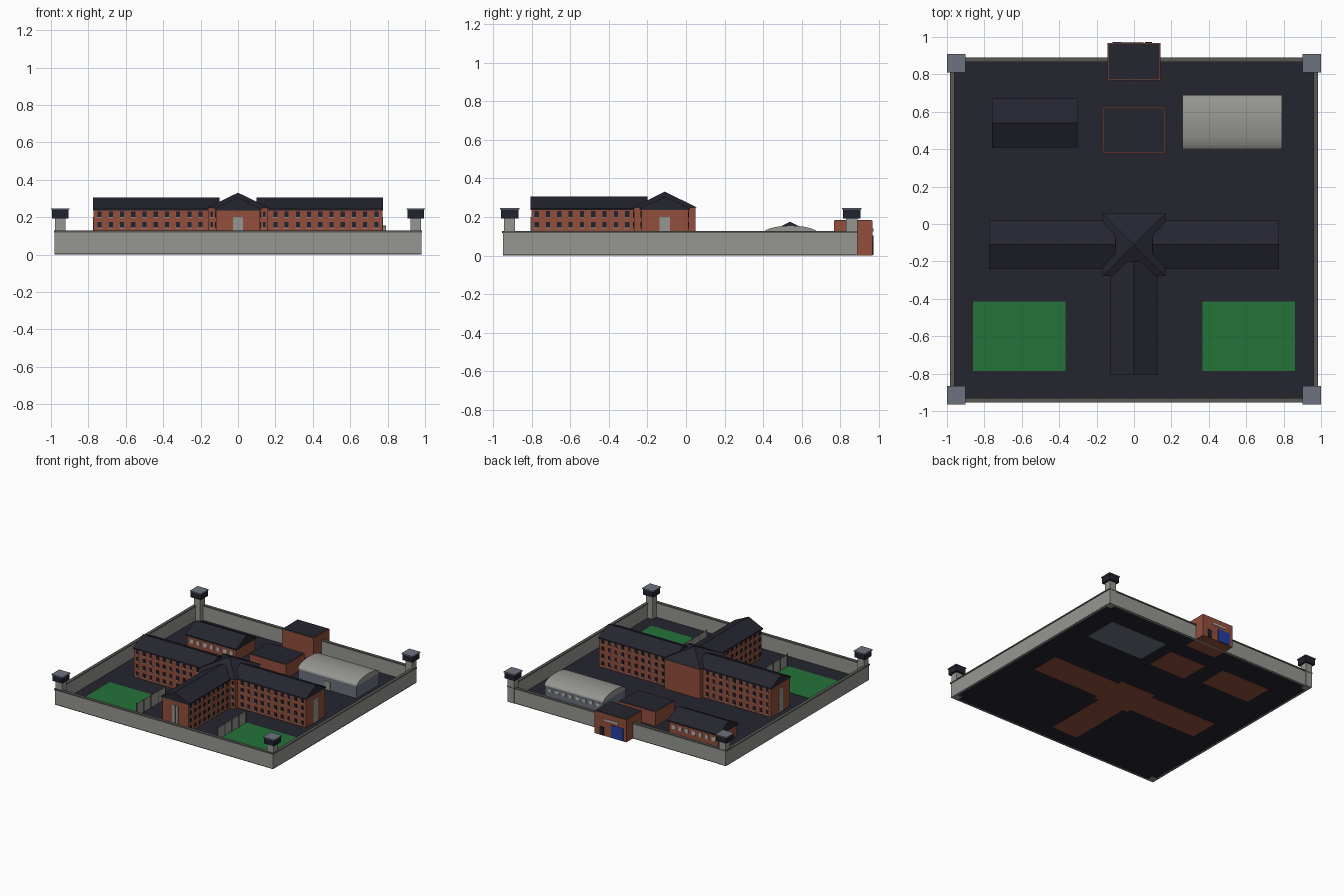
import bpy, bmesh, math
from mathutils import Matrix, Vector

if "Cube" in bpy.data.objects:
    bpy.data.objects.remove(bpy.data.objects["Cube"])


def material(name, rgb):
    """Flat colour given as sRGB bytes, stored as linear values."""
    lin = [((c / 255 + 0.055) / 1.055) ** 2.4 for c in rgb] + [1]
    m = bpy.data.materials.new(name)
    m.use_nodes = True
    m.diffuse_color = lin
    node = next(n for n in m.node_tree.nodes if n.type == 'BSDF_PRINCIPLED')
    node.inputs["Base Color"].default_value = lin
    node.inputs["Roughness"].default_value = 0.9
    return m


BRICK = material("brick red", (146, 79, 60))
DARK = material("dark slate roof", (37, 37, 48))
STONE = material("concrete grey", (150, 150, 145))
CAP = material("dark grey coping", (88, 88, 84))
GREEN = material("grass green", (36, 115, 58))
STEEL = material("blue grey steel", (108, 114, 126))
GLASS = material("dark glass", (32, 34, 46))
BLUE = material("gate blue", (34, 62, 160))
LIGHT = material("pale trim", (178, 178, 175))


def finish(name, bm, mat):
    bmesh.ops.recalc_face_normals(bm, faces=bm.faces)
    me = bpy.data.meshes.new(name)
    bm.to_mesh(me)
    bm.free()
    me.materials.append(mat)
    ob = bpy.data.objects.new(name, me)
    bpy.context.collection.objects.link(ob)
    return ob


def boxes(name, mat, ranges):
    """One object made of boxes, each ((x0, x1), (y0, y1), (z0, z1))."""
    bm = bmesh.new()
    for r in ranges:
        mid = Vector([(a + b) / 2 for a, b in r])
        size = [abs(b - a) for a, b in r]
        bmesh.ops.create_cube(bm, size=1, matrix=Matrix.Translation(mid) @ Matrix.Diagonal(size + [1]))
    return finish(name, bm, mat)


def prism(name, mat, profile, axis, start, end):
    """Extrude a (side, z) profile along the x or y axis."""
    bm = bmesh.new()
    place = (lambda s, z: (start, s, z)) if axis == 'x' else (lambda s, z: (s, start, z))
    face = bm.faces.new([bm.verts.new(place(s, z)) for s, z in profile])
    out = bmesh.ops.extrude_face_region(bm, geom=[face])
    step = Vector((end - start, 0, 0) if axis == 'x' else (0, end - start, 0))
    bmesh.ops.translate(bm, vec=step, verts=[v for v in out['geom'] if isinstance(v, bmesh.types.BMVert)])
    return finish(name, bm, mat)


def gable(name, axis, start, end, mid, half, eave, ridge):
    profile = [(mid - half, eave - 0.01), (mid + half, eave - 0.01),
               (mid + half, eave), (mid, ridge), (mid - half, eave)]
    return prism(name, DARK, profile, axis, start, end)


def plate(face, at, along, z):
    """Thin plate on a wall facing along x or y."""
    deep = (at - 0.004, at + 0.004)
    return (deep, along, z) if face == 'x' else (along, deep, z)


def windows(name, face, walls, first, last, count, rows, w=0.022, h=0.03, mat=GLASS):
    panes, sills = [], []
    for at in walls:
        for i in range(count):
            c = first + (last - first) * i / max(count - 1, 1)
            for z in rows:
                panes.append(plate(face, at, (c - w / 2, c + w / 2), (z - h / 2, z + h / 2)))
                sills.append(plate(face, at, (c - w / 2 - 0.002, c + w / 2 + 0.002),
                                   (z - h / 2 - 0.005, z - h / 2)))
    boxes(name + "_panes", mat, panes)
    boxes(name + "_sills", STONE, sills)


# Yard ground and perimeter wall
W, S, N = 0.98, -0.95, 0.885
boxes("ground", DARK, [((-W, W), (S, N), (0.002, 0.006))])


def ring(t, out):
    w, s, n = W + out, S - out, N + out
    return [((-w, w), (s, s + t)), ((-w, w), (n - t, n)),
            ((-w, -w + t), (s + t, n - t)), ((w - t, w), (s + t, n - t))]


boxes("perimeter_wall", STONE, [(*r, (0, 0.118)) for r in ring(0.016, 0)])
boxes("wall_coping", CAP, [(*r, (0.118, 0.128)) for r in ring(0.025, 0.005)])

# Corner watchtowers
corners = [(x, y) for x in (-0.95, 0.95) for y in (-0.915, 0.86)]


def tower_part(name, mat, half, z):
    boxes(name, mat, [((x - half, x + half), (y - half, y + half), z) for x, y in corners])


tower_part("tower_shafts", STONE, 0.029, (0, 0.195))
tower_part("tower_cabins", GLASS, 0.045, (0.193, 0.24))
tower_part("tower_roofs", STEEL, 0.05, (0.24, 0.247))

# Main building: central hub with pyramid roof
ROWS = (0.04, 0.1, 0.16, 0.216)
MID = -0.11
boxes("hub_walls", BRICK, [((-0.16, 0.16), (MID - 0.16, MID + 0.16), (0, 0.25))])
bm = bmesh.new()
bmesh.ops.create_cone(bm, cap_ends=True, segments=4, radius1=0.168 * math.sqrt(2), radius2=0, depth=0.082,
                      matrix=Matrix.Translation((0, MID, 0.29)) @ Matrix.Rotation(math.pi / 4, 4, 'Z'))
finish("hub_roof", bm, DARK)
windows("hub_front_windows", 'y', [MID - 0.16], -0.14, 0.14, 2, ROWS, w=0.015)

# Three wings radiating from the hub
for side, label in ((-1, "right"), (1, "left")):
    boxes(label + "_wing_walls", BRICK,
          [((side * 0.15, side * 0.772), (MID - 0.122, MID + 0.122), (0, 0.24))])
    gable(label + "_wing_roof", 'x', side * 0.1, side * 0.776, MID, 0.13, 0.245, 0.305)
    windows(label + "_wing_windows", 'y', [MID - 0.122, MID + 0.122],
            side * 0.2, side * 0.74, 10, ROWS)
    boxes(label + "_wing_door", STONE,
          [plate('x', side * 0.772, (MID - 0.027, MID + 0.027), (0.005, 0.2))])
boxes("front_wing_walls", BRICK, [((-0.118, 0.118), (-0.802, -0.25), (0, 0.24))])
gable("front_wing_roof", 'y', -0.806, -0.2, 0, 0.126, 0.245, 0.305)
windows("front_wing_windows", 'x', [-0.118, 0.118], -0.775, -0.305, 9, ROWS)
boxes("front_wing_door", STONE, [plate('y', -0.802, (-0.027, 0.027), (0.005, 0.2))])
boxes("door_seams", CAP, [((-0.001, 0.001), (-0.808, -0.803), (0.005, 0.2))])

# Exercise yards with inner fences
for side, label in ((-1, "right"), (1, "left")):
    boxes(label + "_grass", GREEN, [((side * 0.365, side * 0.86), (-0.785, -0.415), (0.004, 0.01))])
    x = side * 0.363
    boxes(label + "_fence_panel", STONE, [((x - 0.002, x + 0.002), (-0.785, -0.415), (0.006, 0.105))])
    boxes(label + "_fence_posts", CAP,
          [((x - 0.004, x + 0.004), (y - 0.004, y + 0.004), (0.006, 0.11))
           for y in [-0.781 + 0.0905 * i for i in range(5)]])

# Sports hall with barrel roof
boxes("hall_walls", STEEL, [((0.265, 0.785), (0.4, 0.685), (0, 0.11))])
arc = [(0.5425 - 0.148 * math.cos(math.pi * i / 16), 0.108 + 0.047 * math.sin(math.pi * i / 16))
       for i in range(17)]
prism("hall_roof", STONE, arc, 'x', 0.26, 0.79)
windows("hall_windows", 'y', [0.685], 0.31, 0.74, 8, [0.08], w=0.03, h=0.025, mat=LIGHT)
boxes("hall_door", STONE, [plate('y', 0.4, (0.5, 0.55), (0.005, 0.075))])

# Low workshop with gable roof
boxes("workshop_walls", BRICK, [((-0.75, -0.31), (0.42, 0.66), (0, 0.105))])
gable("workshop_roof", 'x', -0.76, -0.302, 0.54, 0.13, 0.11, 0.175)
windows("workshop_windows", 'y', [0.42, 0.66], -0.71, -0.35, 7, [0.065], w=0.028, h=0.032, mat=LIGHT)

# Flat-roofed reception block and gatehouse
for name, half, y0, y1, top in (("reception", 0.165, 0.38, 0.625, 0.12), ("gatehouse", 0.142, 0.768, 0.968, 0.182)):
    boxes(name + "_walls", BRICK, [((-half, half), (y0, y1), (0, top))])
    e = 0.005
    boxes(name + "_flat_roof", DARK, [((-half + e, half - e), (y0 + e, y1 - e), (top - 0.01, top + 0.003))])
boxes("vehicle_gate", BLUE, [plate('y', 0.968, (-0.115, -0.005), (0.003, 0.105))])
boxes("staff_door", GLASS, [plate('y', 0.968, (0.06, 0.095), (0.003, 0.07))])
boxes("gate_canopy", LIGHT, [plate('y', 0.968, (-0.07, 0.05), (0.125, 0.14))])
